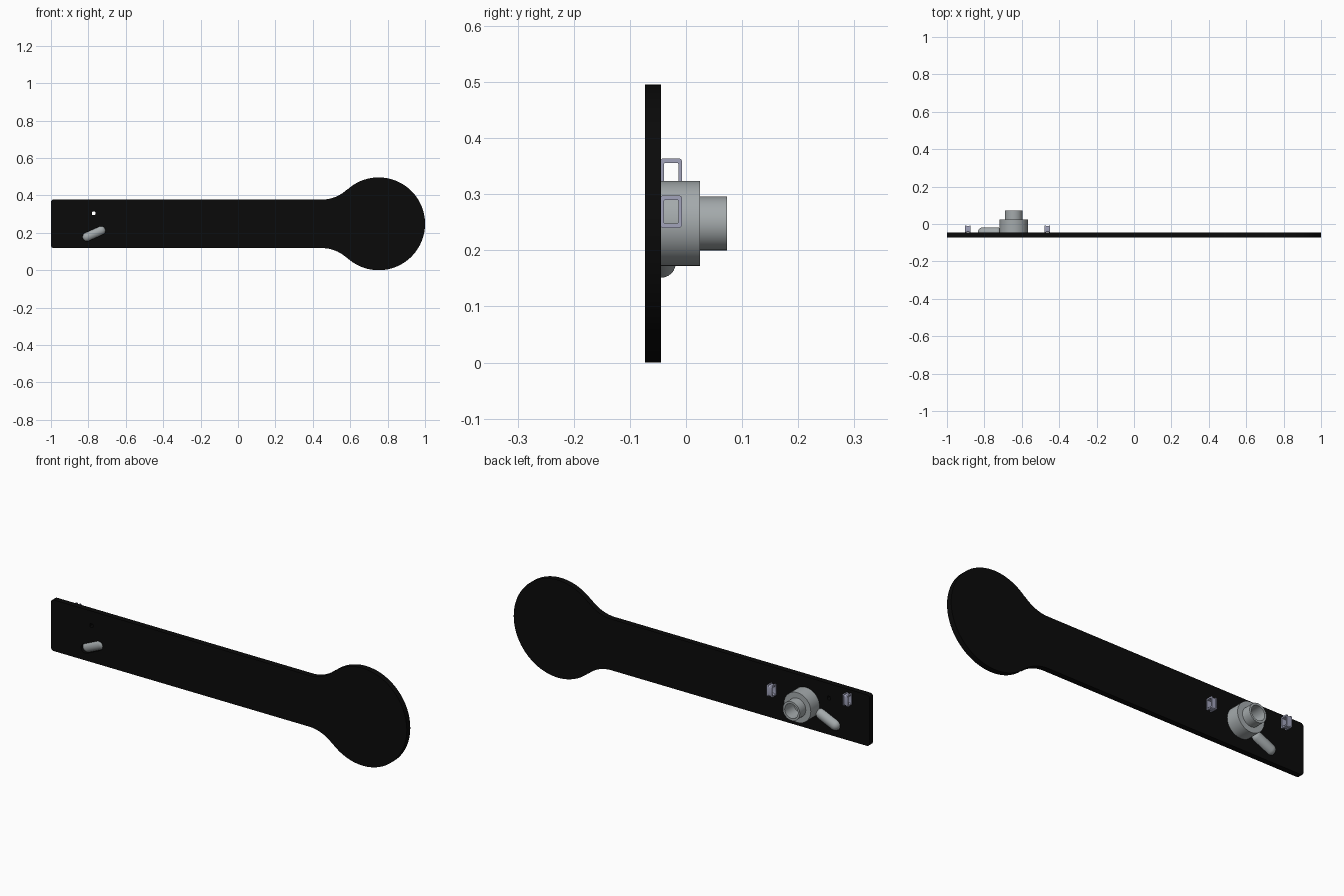
import bpy, bmesh, math
from mathutils import Matrix, Vector

if "Cube" in bpy.data.objects:
    bpy.data.objects.remove(bpy.data.objects["Cube"], do_unlink=True)


def material(name, color):
    m = bpy.data.materials.new(name)
    m.use_nodes = True
    m.diffuse_color = (*color, 1)
    bsdf = m.node_tree.nodes["Principled BSDF"]
    bsdf.inputs["Base Color"].default_value = (*color, 1)
    bsdf.inputs["Roughness"].default_value = 0.6
    return m


BLACK = material("black", (0.003, 0.003, 0.003))
GREY = material("metal grey", (0.37, 0.40, 0.41))
LILAC = material("lilac grey", (0.36, 0.37, 0.50))
UPRIGHT = Matrix.Rotation(math.pi / 2, 4, 'X')


def activate(ob):
    bpy.ops.object.select_all(action='DESELECT')
    ob.select_set(True)
    bpy.context.view_layer.objects.active = ob


def arc(cx, cy, r, start, end, steps):
    return [(cx + r * math.cos(math.radians(start + (end - start) * i / steps)),
             cy + r * math.sin(math.radians(start + (end - start) * i / steps)))
            for i in range(steps + 1)]


def rounded_rect(cx, cy, w, h, r):
    pts = []
    for k, (sx, sy) in enumerate(((1, 1), (-1, 1), (-1, -1), (1, -1))):
        pts += arc(cx + sx * (w / 2 - r), cy + sy * (h / 2 - r), r, 90 * k, 90 * k + 90, 4)
    return pts


def sheet(name, loops, thickness, matrix, mat):
    """Flat sheet from an outline; further loops become holes."""
    cu = bpy.data.curves.new(name, 'CURVE')
    cu.dimensions, cu.fill_mode, cu.extrude = '2D', 'BOTH', thickness / 2
    for loop in loops:
        sp = cu.splines.new('POLY')
        sp.points.add(len(loop) - 1)
        for p, (x, y) in zip(sp.points, loop):
            p.co = (x, y, 0, 1)
        sp.use_cyclic_u = True
    ob = bpy.data.objects.new(name, cu)
    bpy.context.collection.objects.link(ob)
    ob.matrix_world = matrix
    cu.materials.append(mat)
    activate(ob)
    bpy.ops.object.convert(target='MESH')
    return bpy.context.object


def lathe(name, profile, matrix, mat, steps=40):
    """Turned part from (radius, height) points about local z."""
    bm = bmesh.new()
    vs = [bm.verts.new((r, 0, z)) for r, z in profile]
    es = [bm.edges.new(pair) for pair in zip(vs, vs[1:])]
    bmesh.ops.spin(bm, geom=vs + es, axis=(0, 0, 1), cent=(0, 0, 0),
                   angle=2 * math.pi, steps=steps)
    bmesh.ops.remove_doubles(bm, verts=bm.verts, dist=0.0001)
    bmesh.ops.recalc_face_normals(bm, faces=bm.faces)
    me = bpy.data.meshes.new(name)
    bm.to_mesh(me)
    bm.free()
    me.materials.append(mat)
    ob = bpy.data.objects.new(name, me)
    bpy.context.collection.objects.link(ob)
    ob.matrix_world = matrix
    activate(ob)
    bpy.ops.object.shade_smooth_by_angle(angle=math.radians(35))
    return ob


# Paddle plate: straight handle flaring through fillets into a round head
MID, HALF, HEAD_X, HEAD_R = 0.248, 0.13, 0.752, 0.248
FILLET_X, FILLET_R = 0.45, 0.19
meet = math.degrees(math.atan2(HALF + FILLET_R, FILLET_X - HEAD_X))
upper = arc(HEAD_X, MID, HEAD_R, 0, meet, 40)
upper += arc(FILLET_X, MID + HALF + FILLET_R, FILLET_R, meet - 180, -90, 12)
upper += arc(-0.985, MID + HALF - 0.015, 0.015, 90, 180, 4)
outline = upper + [(x, 2 * MID - y) for x, y in reversed(upper[1:])]

# Slanted slot and small peg hole through the handle
a, b = Vector((-0.808, 0.178)), Vector((-0.732, 0.212))
tilt = math.degrees(math.atan2(b.y - a.y, b.x - a.x))
slot = arc(*b, 0.023, tilt - 90, tilt + 90, 10) + arc(*a, 0.023, tilt + 90, tilt + 270, 10)
peg_hole = rounded_rect(-0.772, 0.304, 0.018, 0.018, 0.004)
sheet("paddle_plate", [outline, slot, peg_hole], 0.028,
      Matrix.Translation((0, -0.059, 0)) @ UPRIGHT, BLACK)

# Round ended lever lying in the slot
length, rad = (b - a).length, 0.027
capsule = arc(0, 0, rad, -90, 0, 6) + arc(0, length, rad, 0, 90, 6)
along = Vector((b.x - a.x, 0, b.y - a.y)).to_track_quat('Z', 'Y').to_matrix().to_4x4()
lever = Matrix.Translation((a.x, -0.045, a.y)) @ along
lathe("lever", capsule, lever, GREY, 24)

# Stepped hollow knob on the back
knob = [(0, 0), (0.076, 0), (0.076, 0.07), (0.048, 0.07), (0.048, 0.118),
        (0.037, 0.118), (0.037, 0.045), (0, 0.045)]
lathe("knob", knob, Matrix.Translation((-0.643, -0.045, MID)) @
      Matrix.Rotation(-math.pi / 2, 4, 'X'), GREY)

# Two strap loops: a pair of end frames joined by a slimmer frame
SIDE = Matrix(((0, 0, 1, 0), (1, 0, 0, 0), (0, 1, 0, 0), (0, 0, 0, 1)))
for side, x, z in (("outer", -0.888, 0.335), ("inner", -0.463, 0.269)):
    hole = rounded_rect(0, 0, 0.026, 0.042, 0.003)
    for part, dx, w, h, t in (("core", 0, 0.034, 0.052, 0.03),
                              ("left_rim", 0.011, 0.039, 0.058, 0.007),
                              ("right_rim", -0.011, 0.039, 0.058, 0.007)):
        sheet(f"{side}_loop_{part}", [rounded_rect(0, 0, w, h, 0.006), hole], t,
              Matrix.Translation((x + dx, -0.0265, z)) @ SIDE, LILAC)
